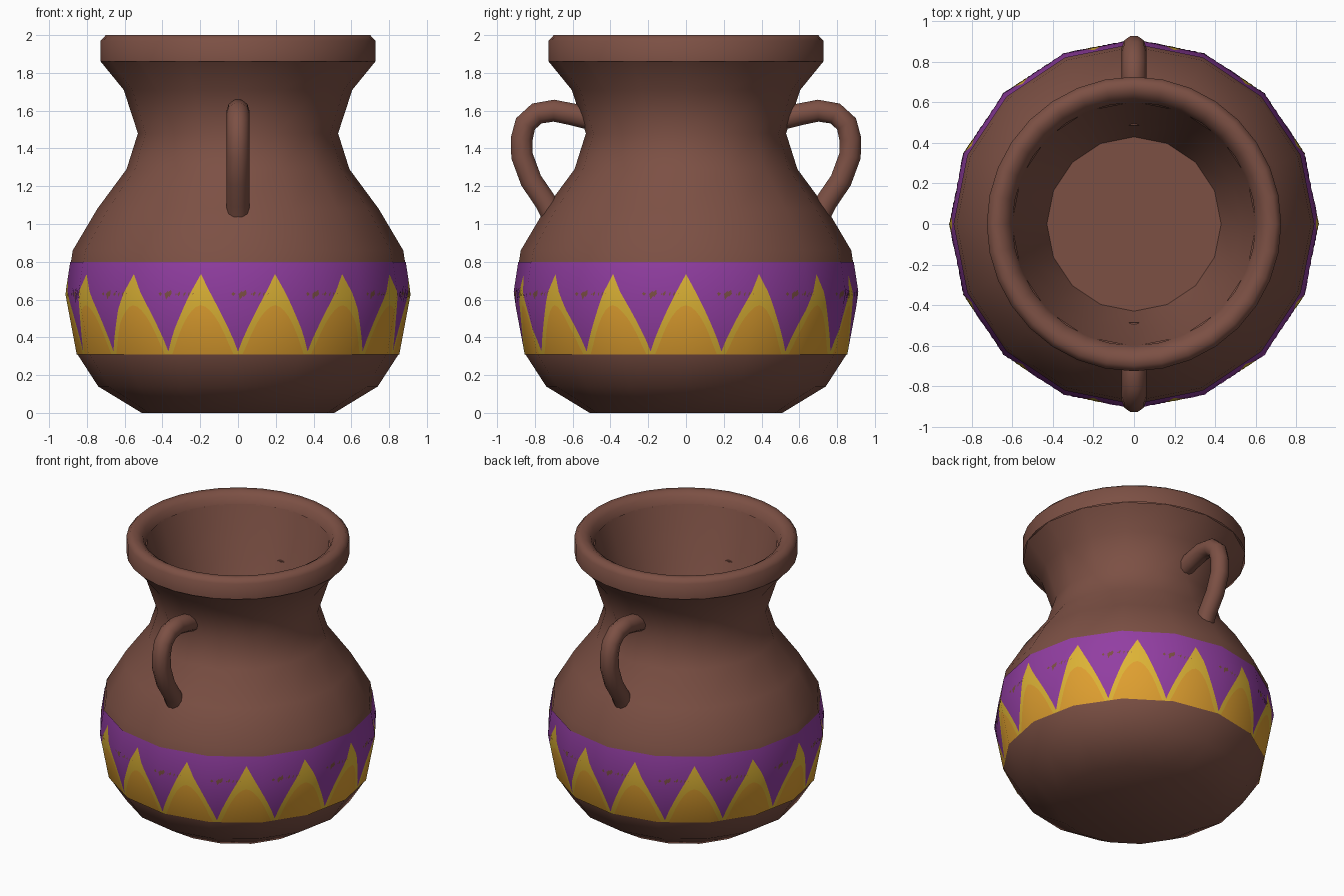
import bpy, bmesh, math
from mathutils import Vector

if "Cube" in bpy.data.objects:
    bpy.data.objects.remove(bpy.data.objects["Cube"])


def material(name, r, g, b):
    lin = [((c / 255 + 0.055) / 1.055) ** 2.4 for c in (r, g, b)]
    m = bpy.data.materials.new(name)
    m.diffuse_color = (*lin, 1)
    m.use_nodes = True
    m.node_tree.nodes["Principled BSDF"].inputs["Base Color"].default_value = m.diffuse_color
    return m


CLAY = material("brown clay", 124, 80, 68)
PURPLE = material("purple paint", 146, 62, 162)
GOLD = material("gold paint", 222, 180, 54)
ORANGE = material("orange paint", 224, 160, 48)


def make_object(name, bm, mats, angle=60):
    me = bpy.data.meshes.new(name)
    bm.to_mesh(me)
    bm.free()
    for m in mats:
        me.materials.append(m)
    for p in me.polygons:
        p.use_smooth = True
    me.set_sharp_from_angle(angle=math.radians(angle))
    ob = bpy.data.objects.new(name, me)
    bpy.context.collection.objects.link(ob)
    return ob


def lathe(name, profile, sides, caps=()):
    """Turn an (r, z) profile round z; caps lists profile ends to close."""
    bm = bmesh.new()
    rings = [[bm.verts.new((r * math.cos(math.tau * i / sides),
                            r * math.sin(math.tau * i / sides), z))
              for i in range(sides)] for r, z in profile]
    for a, b in zip(rings, rings[1:]):
        for i in range(sides):
            j = (i + 1) % sides
            bm.faces.new((a[i], a[j], b[j], b[i]))
    if 0 in caps:
        bm.faces.new(rings[0][::-1])
    if -1 in caps:
        bm.faces.new(rings[-1])
    return make_object(name, bm, [CLAY])


# pot body, 16 sided
BODY = [(0.51, 0), (0.74, 0.14), (0.85, 0.31), (0.91, 0.63), (0.875, 0.86),
        (0.745, 1.08), (0.59, 1.29), (0.53, 1.48), (0.605, 1.71), (0.727, 1.86)]
lathe("pot_body", BODY, 16, caps=(0,))

# rounded rim and the mouth leading down to the inner floor
lathe("rim", [(0.727, 1.86), (0.727, 1.97), (0.70, 2.0), (0.66, 2.0),
              (0.62, 1.975), (0.60, 1.92)], 32)
lathe("mouth", [(0.605, 1.93), (0.53, 1.70), (0.43, 1.45)], 16, caps=(-1,))


# painted band: columns follow the 16 sided body, layers follow the zigzag
SIDES, TEETH, COLS, STEPS = 16, 14, 224, 6
Z0, Z1 = 0.31, 0.80


def surface(theta, z):
    for (r0, a), (r1, b) in zip(BODY, BODY[1:]):
        if a <= z <= b:
            r = r0 + (r1 - r0) * (z - a) / (b - a)
            break
    half = math.pi / SIDES
    r = r * math.cos(half) / math.cos(theta % (2 * half) - half) + 0.004
    return Vector((r * math.cos(theta), r * math.sin(theta), z))


def heights(theta):
    """Layer limits: base, orange arch, gold tooth, band top."""
    u = ((theta + math.pi / 2) * TEETH / math.tau) % 1
    d = abs(u - 0.5) * 2                      # 0 at tooth tip, 1 at valley
    tooth = Z0 + 0.015 + 0.41 * (1 - d) ** 0.9
    arch = Z0 + 0.26 * max(0, 1 - (d / 0.85) ** 1.8)
    return [Z0, max(Z0 + 0.001, min(arch, tooth - 0.005)), tooth, Z1]


bm = bmesh.new()
grid = []
for c in range(COLS):
    t = math.tau * c / COLS
    h = heights(t)
    col = [bm.verts.new(surface(t, h[k] + (h[k + 1] - h[k]) * s / STEPS))
           for k in range(3) for s in range(STEPS)]
    col.append(bm.verts.new(surface(t, Z1)))
    grid.append(col)
for c in range(COLS):
    a, b = grid[c], grid[(c + 1) % COLS]
    for k in range(3 * STEPS):
        f = bm.faces.new((a[k], b[k], b[k + 1], a[k + 1]))
        f.material_index = k // STEPS
band = make_object("painted_band", bm, [ORANGE, GOLD, PURPLE], 180)
# round shading like the body's
band.data.normals_split_custom_set_from_vertices(
    [Vector((v.co.x / 0.9, v.co.y / 0.9, (v.co.z - 0.66) * 0.95)).normalized()
     for v in band.data.vertices])


# handles at the back and front
PATH = [(0.50, 1.555), (0.60, 1.58), (0.70, 1.60), (0.79, 1.585), (0.85, 1.53),
        (0.87, 1.45), (0.868, 1.36), (0.82, 1.23), (0.745, 1.12), (0.70, 1.03)]


def handle(name, side):
    bm = bmesh.new()
    pts = [Vector((0, side * y, z)) for y, z in PATH]
    rings = []
    for i, p in enumerate(pts):
        tan = (pts[min(i + 1, len(pts) - 1)] - pts[max(i - 1, 0)]).normalized()
        across = Vector((1, 0, 0))
        out = tan.cross(across)
        rings.append([bm.verts.new(p + 0.061 * (across * math.cos(math.tau * k / 10)
                                                + out * math.sin(math.tau * k / 10)))
                      for k in range(10)])
    for a, b in zip(rings, rings[1:]):
        for k in range(10):
            j = (k + 1) % 10
            bm.faces.new((a[k], a[j], b[j], b[k]))
    bm.faces.new(rings[0])
    bm.faces.new(rings[-1])
    bmesh.ops.recalc_face_normals(bm, faces=bm.faces)
    make_object(name, bm, [CLAY])


handle("front_handle", -1)
handle("back_handle", 1)
